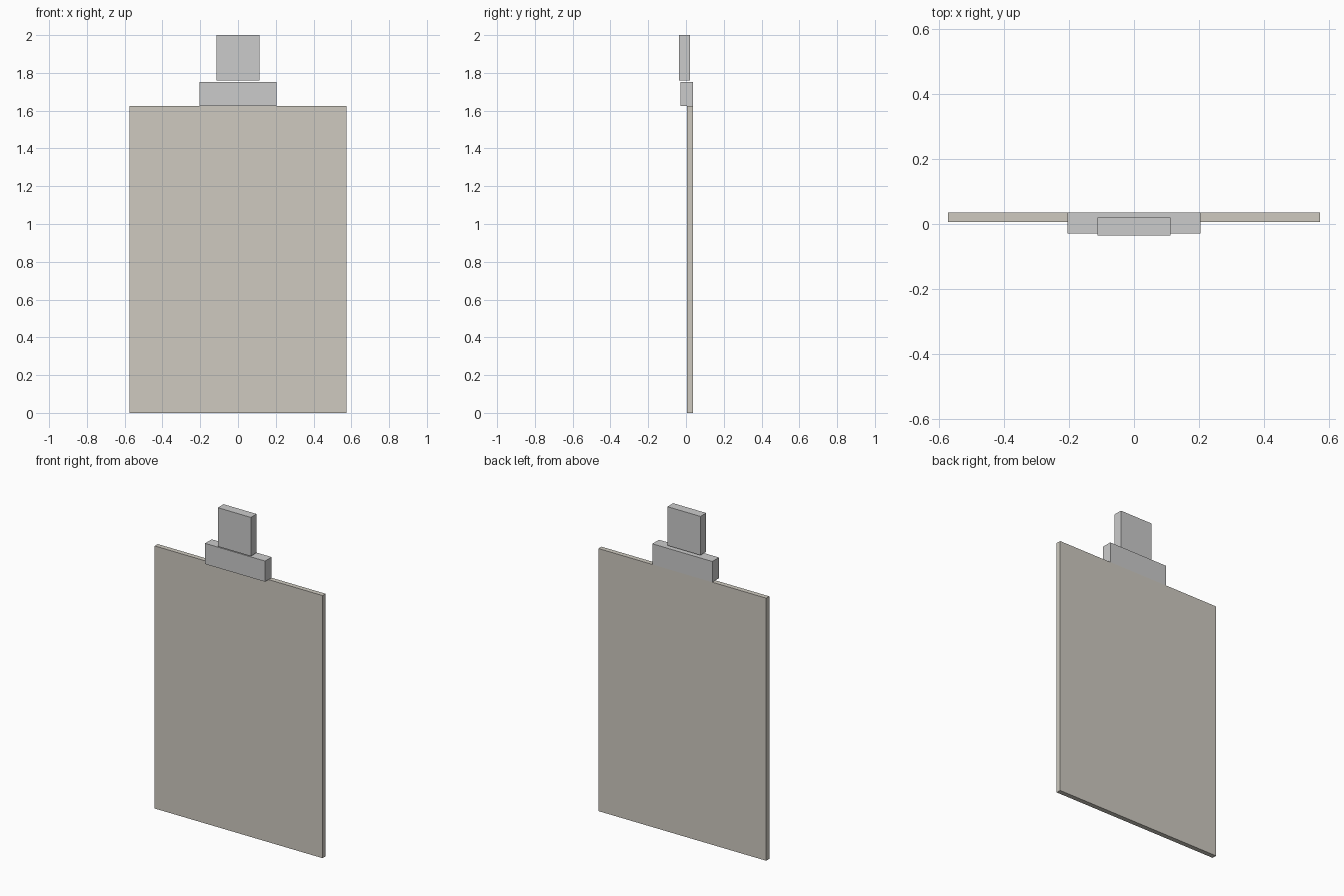
import bpy

if "Cube" in bpy.data.objects:
    bpy.data.objects.remove(bpy.data.objects["Cube"])


def box(name, half_w, y, z, color=None):
    """Box centred on x = 0, spanning the given y and z ranges."""
    bpy.ops.mesh.primitive_cube_add(size=1, location=(0, sum(y) / 2, sum(z) / 2))
    ob = bpy.context.object
    ob.name = name
    ob.scale = (2 * half_w, y[1] - y[0], z[1] - z[0])
    bpy.ops.object.transform_apply(location=False, rotation=False, scale=True)
    if color:
        mat = bpy.data.materials.new(name + "_color")
        mat.diffuse_color = color
        mat.use_nodes = True
        mat.node_tree.nodes["Principled BSDF"].inputs["Base Color"].default_value = mat.diffuse_color
        ob.data.materials.append(mat)
    return ob


# Thin main panel
box("panel", 0.574, (0.006, 0.036), (0, 1.624), (0.62, 0.59, 0.53, 1))
# Wide block on the top edge, flush with the back of the panel
box("top_block", 0.205, (-0.029, 0.036), (1.624, 1.752))
# Narrow upright tab above it, with a slight gap
box("upper_tab", 0.113, (-0.036, 0.02), (1.76, 2.0))
